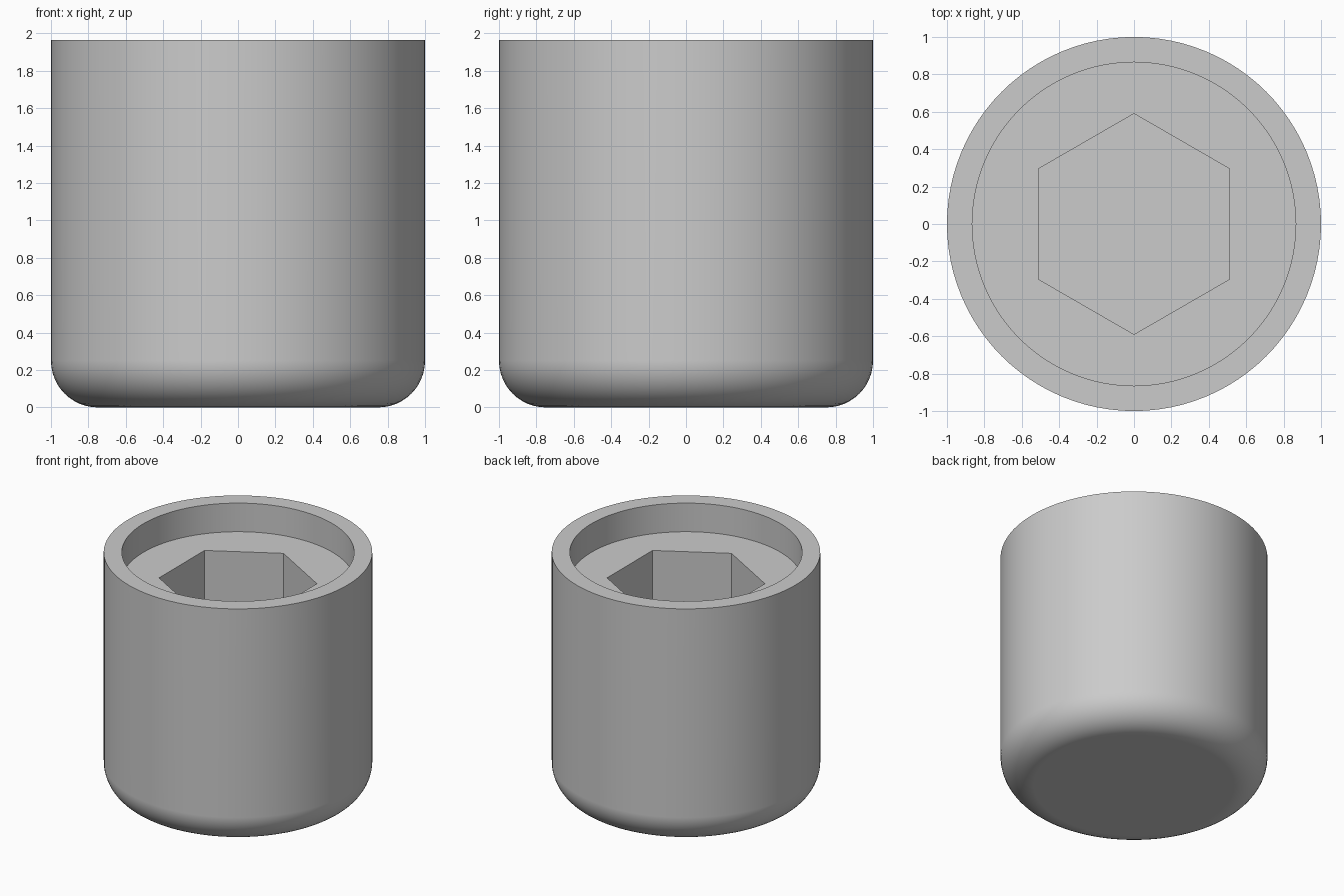
import bpy, bmesh, math
from mathutils import Matrix, Vector

cube = bpy.data.objects.get("Cube")
if cube:
    bpy.data.objects.remove(cube, do_unlink=True)

HEIGHT, RADIUS, FILLET = 1.965, 1.0, 0.25
RECESS_RADIUS, RECESS_FLOOR = 0.865, 1.73
HEX_RADIUS, HEX_FLOOR = 0.59, 0.85
SEGMENTS, FILLET_STEPS = 96, 12

# Single grey finish
grey = bpy.data.materials.new("grey metal")
grey.use_nodes = True
colour = (0.6, 0.6, 0.6, 1)
grey.diffuse_color = colour
grey.node_tree.nodes["Principled BSDF"].inputs["Base Color"].default_value = colour


def make_object(name, bm):
    bmesh.ops.recalc_face_normals(bm, faces=bm.faces)
    mesh = bpy.data.meshes.new(name)
    bm.to_mesh(mesh)
    bm.free()
    mesh.materials.append(grey)
    obj = bpy.data.objects.new(name, mesh)
    bpy.context.collection.objects.link(obj)
    return obj


def ring(bm, radius, z, count, start=0.0):
    angles = [start + math.tau * i / count for i in range(count)]
    return [bm.verts.new((radius * math.cos(a), radius * math.sin(a), z)) for a in angles]


def stack(name, profile, count, start=0.0):
    """Closed solid through rings of (radius, height), capped at both ends."""
    bm = bmesh.new()
    rings = [ring(bm, r, z, count, start) for r, z in profile]
    for low, high in zip(rings, rings[1:]):
        for i in range(count):
            j = (i + 1) % count
            bm.faces.new((low[i], low[j], high[j], high[i]))
    bm.faces.new(rings[0][::-1])
    bm.faces.new(rings[-1])
    return make_object(name, bm)


# Cup body: rounded base, straight wall, rim and shallow round recess
profile = []
for i in range(FILLET_STEPS + 1):
    a = math.pi / 2 * i / FILLET_STEPS
    profile.append((RADIUS - FILLET + FILLET * math.sin(a), FILLET - FILLET * math.cos(a)))
profile += [(RADIUS, HEIGHT), (RECESS_RADIUS, HEIGHT), (RECESS_RADIUS, RECESS_FLOOR)]
body = stack("socket_body", profile, SEGMENTS)

# Hexagonal socket cut into the recess floor
cutter = stack("hex_cutter", [(HEX_RADIUS, HEX_FLOOR), (HEX_RADIUS, HEIGHT + 0.2)], 6, math.pi / 2)
cutter.hide_render = True
cut = body.modifiers.new("hex socket", "BOOLEAN")
cut.operation = "DIFFERENCE"
cut.solver = "EXACT"
cut.object = cutter

bpy.ops.object.select_all(action="DESELECT")
body.select_set(True)
bpy.context.view_layer.objects.active = body
bpy.ops.object.modifier_apply(modifier=cut.name)
bpy.data.objects.remove(cutter, do_unlink=True)

# Smooth curves, crisp rims, flat base
bpy.ops.object.shade_smooth_by_angle(angle=math.radians(30))
weighted = body.modifiers.new("even shading", "WEIGHTED_NORMAL")
weighted.keep_sharp = True
